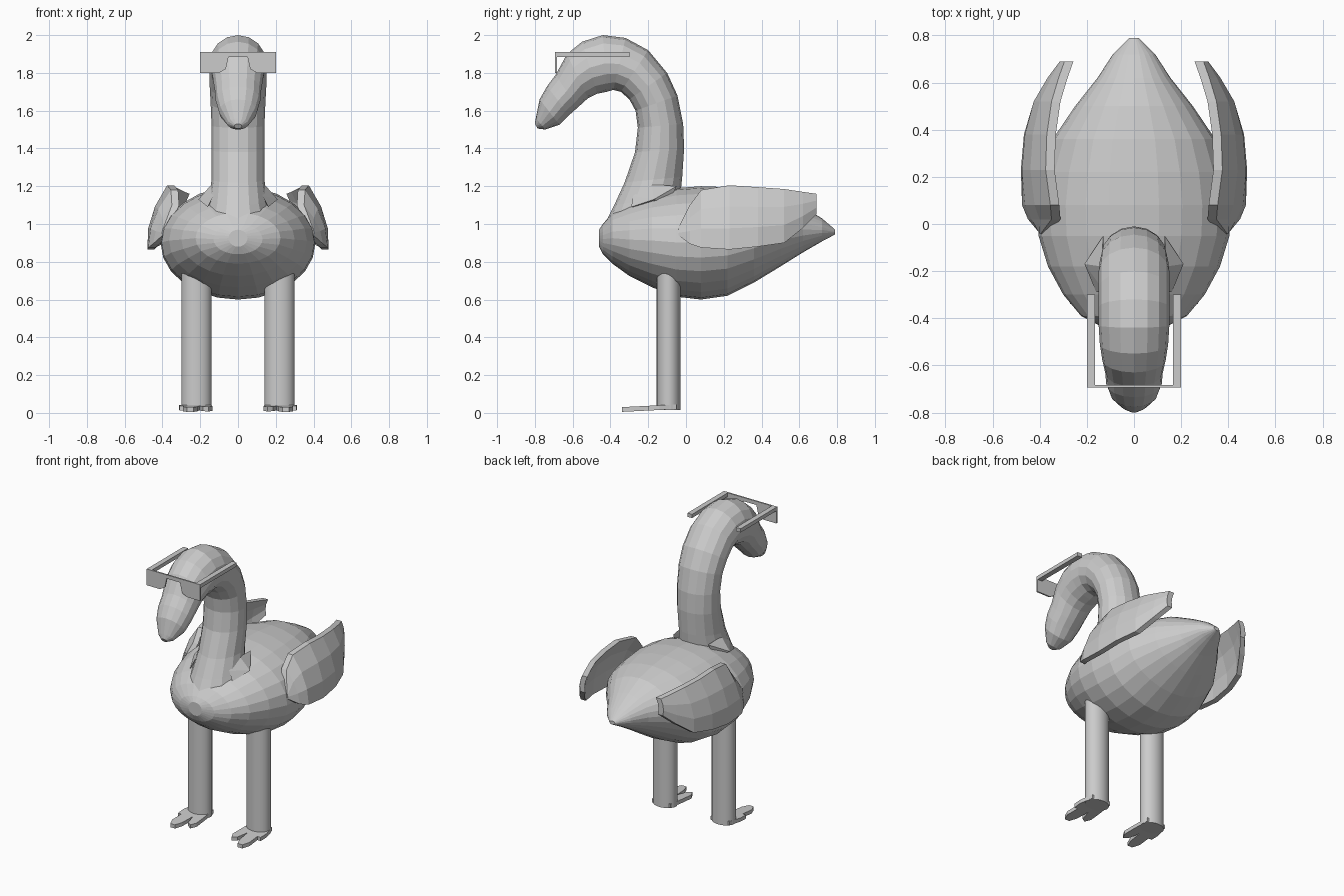
import bpy, bmesh
from math import cos, sin, pi
from mathutils import Vector

if "Cube" in bpy.data.objects:
    bpy.data.objects.remove(bpy.data.objects["Cube"])


def finish(name, bm):
    bmesh.ops.recalc_face_normals(bm, faces=bm.faces)
    me = bpy.data.meshes.new(name)
    bm.to_mesh(me)
    bm.free()
    ob = bpy.data.objects.new(name, me)
    bpy.context.collection.objects.link(ob)
    return ob


def mirror_x(ob):
    ob.modifiers.new("mirror", 'MIRROR').use_mirror_merge = False


def loft(name, rings):
    bm = bmesh.new()
    loops = [[bm.verts.new(p) for p in r] for r in rings]
    for a, b in zip(loops, loops[1:]):
        n = len(a)
        for i in range(n):
            j = (i + 1) % n
            bm.faces.new((a[i], a[j], b[j], b[i]))
    bm.faces.new(loops[0])
    bm.faces.new(loops[-1][::-1])
    return finish(name, bm)


def oval(p, q, half_width, n):
    """Ring across the side-view segment p-q (y, z) with the given x half width."""
    p, q = Vector((0, *p)), Vector((0, *q))
    mid, arm = (p + q) / 2, (p - q) / 2
    return [mid + arm * cos(2 * pi * i / n) + Vector((half_width * sin(2 * pi * i / n), 0, 0))
            for i in range(n)]


def prism(name, outline, offset):
    bm = bmesh.new()
    f = bm.faces.new([bm.verts.new(p) for p in outline])
    ext = bmesh.ops.extrude_face_region(bm, geom=[f], use_keep_orig=True)
    bmesh.ops.translate(bm, vec=offset, verts=[v for v in ext['geom'] if isinstance(v, bmesh.types.BMVert)])
    return finish(name, bm)


# Body: y, bottom z, top z, half width
body = [(-.46, .88, .97, .05), (-.44, .84, 1.0, .13), (-.39, .79, 1.06, .225),
        (-.3, .725, 1.11, .3), (-.18, .665, 1.16, .365), (-.05, .615, 1.19, .405),
        (.08, .6, 1.2, .41), (.22, .62, 1.195, .39), (.36, .69, 1.18, .345),
        (.5, .775, 1.15, .25), (.62, .85, 1.09, .155), (.72, .908, 1.03, .09),
        (.79, .945, .97, .02)]
loft("body", [oval((y, t), (y, b), w, 24) for y, b, t, w in body])

# Neck and head: outer y z, inner y z, half width
neck = [(.02, 1.0, -.44, .98, .19), (-.03, 1.15, -.38, 1.1, .155), (-.02, 1.25, -.325, 1.22, .14),
        (-.01, 1.4, -.27, 1.38, .14), (-.015, 1.53, -.255, 1.51, .14), (-.045, 1.68, -.267, 1.6, .145),
        (-.1, 1.8, -.3, 1.66, .15), (-.2, 1.92, -.345, 1.7, .15), (-.32, 1.985, -.385, 1.71, .15),
        (-.44, 2.0, -.42, 1.7, .15), (-.55, 1.965, -.47, 1.69, .145), (-.63, 1.9, -.52, 1.665, .135),
        (-.69, 1.79, -.575, 1.615, .122), (-.735, 1.73, -.62, 1.575, .118),
        (-.775, 1.66, -.67, 1.525, .1), (-.795, 1.56, -.745, 1.5, .055), (-.8, 1.53, -.785, 1.505, .02)]
loft("neck_and_head", [oval((a, b), (c, d), w, 16) for a, b, c, d, w in neck])

# Small pointed tufts where the neck meets the body
bm = bmesh.new()
for p in [(.21, -.17, 1.13), (.14, -.18, 1.21), (.13, -.05, 1.2), (.13, -.28, 1.15), (.16, -.29, 1.09), (.15, -.1, 1.1)]:
    bm.verts.new(p)
bmesh.ops.convex_hull(bm, input=bm.verts)
mirror_x(finish("neck_tuft", bm))

# Wings: y, bottom z, top z, outer x at bottom, outer x at top
wing = [(-.04, .94, .98, .4, .395), (.02, .895, 1.1, .45, .35), (.08, .875, 1.18, .475, .355),
        (.23, .865, 1.205, .48, .375), (.38, .88, 1.195, .467, .37), (.52, .9, 1.185, .425, .35),
        (.62, .98, 1.17, .365, .32), (.69, 1.05, 1.16, .31, .295)]
rings = []
for y, z0, z1, x0, x1 in wing:
    bulge = .1 * (z1 - z0)
    outer = [Vector((x0 + (x1 - x0) * t + bulge * 4 * t * (1 - t), y, z0 + (z1 - z0) * t))
             for t in (0, .33, .67, 1)]
    rings.append(outer + [p - Vector((.038, 0, 0)) for p in reversed(outer)])
mirror_x(loft("wing", rings))

# Legs
leg = [[(.22 + .08 * cos(2 * pi * i / 24), -.092 + .063 * sin(2 * pi * i / 24), z)
        for i in range(24)] for z in (.015, .8)]
leg_ob = loft("leg", leg)
mirror_x(leg_ob)
for ob in [leg_ob]:
    for poly in ob.data.polygons:
        poly.use_smooth = len(poly.vertices) == 4
    ob.data.set_sharp_from_angle(angle=.6)

# Feet: flat toed outline sloping down to the front
foot = [(.15, -.05), (.14, -.16), (.135, -.25), (.155, -.29), (.185, -.27), (.205, -.19),
        (.215, -.29), (.235, -.34), (.27, -.34), (.29, -.29), (.285, -.2), (.31, -.2), (.312, -.14), (.29, -.05)]
mirror_x(prism("foot", [(x, y, .02 + .05 * (y + .05)) for x, y in foot], (0, 0, .025)))

# Glasses: thin front plate with a nose notch, and two side arms
plate = [(-.2, 1.8), (-.2, 1.91), (.2, 1.91), (.2, 1.8), (.1, 1.8), (.065, 1.82), (.05, 1.885),
         (-.05, 1.885), (-.065, 1.82), (-.1, 1.8)]
prism("glasses_front", [(x, -.693, z) for x, z in plate], (0, .01, 0))
arm = [(.165, -.69, 1.885), (.2, -.69, 1.885), (.2, -.3, 1.885), (.165, -.3, 1.885)]
mirror_x(prism("glasses_arm", arm, (0, 0, .025)))
